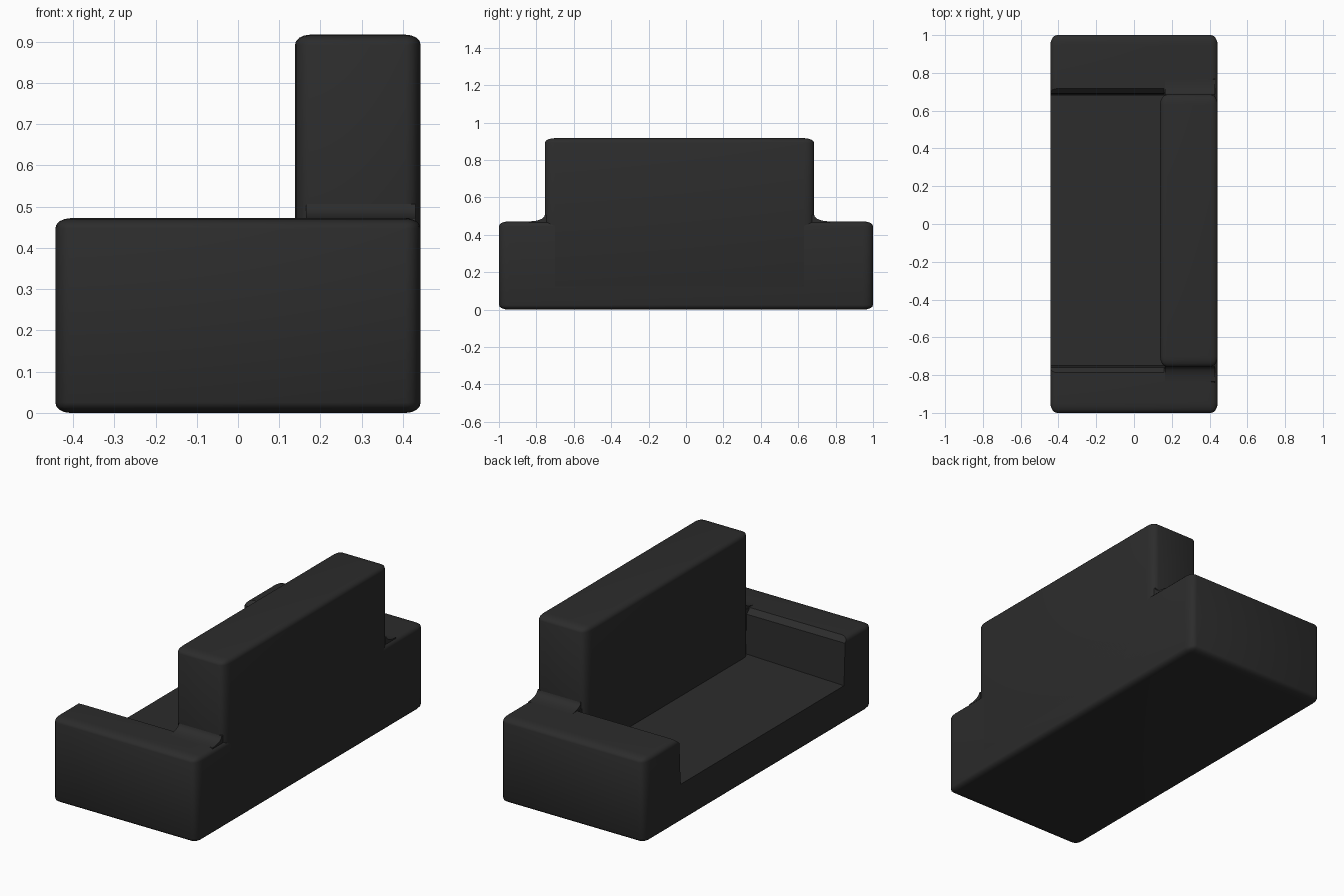
import bpy, bmesh, math
from mathutils import Vector

if "Cube" in bpy.data.objects:
    bpy.data.objects.remove(bpy.data.objects["Cube"])

dark = bpy.data.materials.new("dark_fabric")
dark.diffuse_color = (0.025, 0.025, 0.025, 1)
dark.use_nodes = True
dark.node_tree.nodes["Principled BSDF"].inputs["Base Color"].default_value = dark.diffuse_color


def finish(bm, name):
    bmesh.ops.recalc_face_normals(bm, faces=bm.faces)
    mesh = bpy.data.meshes.new(name)
    bm.to_mesh(mesh)
    bm.free()
    obj = bpy.data.objects.new(name, mesh)
    bpy.context.collection.objects.link(obj)
    mesh.materials.append(dark)
    return obj


def smooth(obj):
    bpy.ops.object.select_all(action='DESELECT')
    obj.select_set(True)
    bpy.context.view_layer.objects.active = obj
    bpy.ops.object.shade_smooth_by_angle(angle=math.radians(35))


def rounded_box(name, lo, hi, radii):
    """Box whose edges have a different rounding along each axis."""
    lo, hi, radii = Vector(lo), Vector(hi), Vector(radii)
    bm = bmesh.new()
    bmesh.ops.create_cube(bm, size=1)
    for v in bm.verts:
        for i in range(3):
            v.co[i] *= (hi[i] - lo[i]) / radii[i]
    bmesh.ops.bevel(bm, geom=list(bm.edges), offset=1, segments=4,
                    profile=0.5, affect='EDGES')
    for v in bm.verts:
        for i in range(3):
            v.co[i] = v.co[i] * radii[i] + (lo[i] + hi[i]) / 2
    return finish(bm, name)


def prism(name, profile, x0, x1, lift=0):
    """Extrude a (y, z) profile along x; lift raises the low end points at x1."""
    bm = bmesh.new()
    low = min(z for y, z in profile)
    a = [bm.verts.new((x0, y, z)) for y, z in profile]
    b = [bm.verts.new((x1, y, z + (lift if z == low else 0))) for y, z in profile]
    bm.faces.new(a)
    bm.faces.new(b[::-1])
    n = len(a)
    for i in range(n):
        bm.faces.new((a[i], a[(i + 1) % n], b[(i + 1) % n], b[i]))
    return finish(bm, name)


Y0, Y1 = -0.755, 0.685   # ends of the seat and backrest

# Base with arms, seat recess cut open to the front
base = rounded_box("base_and_arms", (-0.443, -1, 0), (0.443, 1, 0.472),
                   (0.036, 0.055, 0.025))
cutter = prism("seat_cutter", [(Y0 + 0.005, 0.21), (Y1 - 0.005, 0.21),
                               (Y1 + 0.005, 0.445), (Y1 + 0.035, 0.475), (Y1 + 0.035, 0.6),
                               (Y0 - 0.035, 0.6), (Y0 - 0.035, 0.475), (Y0 - 0.005, 0.445)],
               -0.6, 0.16, 0.02)
cutter.hide_render = True
mod = base.modifiers.new("seat_recess", 'BOOLEAN')
mod.object = cutter
mod.operation = 'DIFFERENCE'
mod.solver = 'EXACT'
bpy.context.view_layer.objects.active = base
bpy.ops.object.modifier_apply(modifier=mod.name)
bpy.data.objects.remove(cutter)
smooth(base)

# Backrest slab, reaching down behind the seat
smooth(rounded_box("backrest", (0.138, Y0, 0.1), (0.443, Y1, 0.917),
                   (0.036, 0.055, 0.025)))

# Soft flares where the backrest meets the arms
for side, edge, name in ((-1, Y0, "left_flare"), (1, Y1, "right_flare")):
    pts = [(edge - side * 0.01, 0.44), (edge + side * 0.09, 0.46)]
    for i in range(6):
        t = math.radians(90 * i / 5)
        pts.append((edge + side * 0.08 * (1 - math.sin(t)), 0.472 + 0.035 * (1 - math.cos(t))))
    pts.append((edge - side * 0.01, 0.507))
    smooth(prism(name, pts, 0.165, 0.43))
